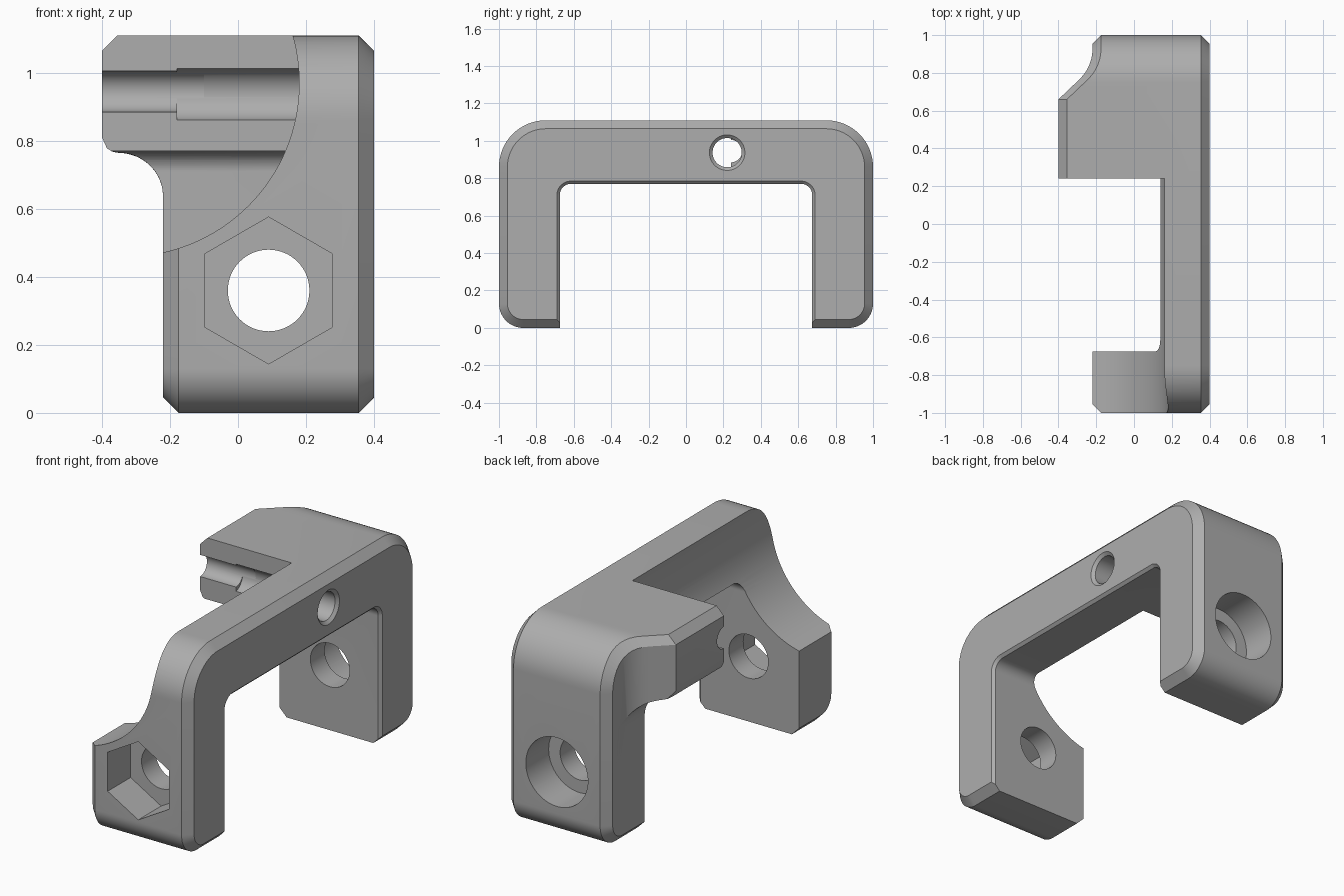
import bpy
import bmesh
from math import sin, cos, pi, sqrt, radians

cube = bpy.data.objects.get("Cube")
if cube:
    bpy.data.objects.remove(cube, do_unlink=True)

TOP, CH, R_TOP, R_LOW, SEG = 1.11, 0.045, 0.25, 0.13, 16

grey = bpy.data.materials.new("plain grey")
grey.use_nodes = True
colour = (0.42, 0.42, 0.42, 1)
grey.diffuse_color = colour
grey.node_tree.nodes["Principled BSDF"].inputs["Base Color"].default_value = colour


def loft(name, sections):
    """Skin a list of equal-length rings and cap both ends."""
    bm = bmesh.new()
    rings = [[bm.verts.new(p) for p in s] for s in sections]
    n = len(rings[0])
    for a, b in zip(rings, rings[1:]):
        for i in range(n):
            j = (i + 1) % n
            bm.faces.new((a[i], a[j], b[j], b[i]))
    bm.faces.new(rings[0])
    bm.faces.new(rings[-1])
    bmesh.ops.recalc_face_normals(bm, faces=bm.faces)
    mesh = bpy.data.meshes.new(name)
    bm.to_mesh(mesh)
    bm.free()
    mesh.materials.append(grey)
    obj = bpy.data.objects.new(name, mesh)
    bpy.context.collection.objects.link(obj)
    return obj


def combine(target, other, operation):
    """Apply an exact boolean and discard the helper."""
    other.hide_render = True
    mod = target.modifiers.new("combine", "BOOLEAN")
    mod.operation, mod.solver, mod.object = operation, "EXACT", other
    bpy.context.view_layer.objects.active = target
    bpy.ops.object.modifier_apply(modifier=mod.name)
    bpy.data.objects.remove(other, do_unlink=True)


def arc(cy, cz, r, start):
    angles = [radians(start) + pi / 2 * i / SEG for i in range(SEG + 1)]
    return [(cy + r * cos(a), cz + r * sin(a)) for a in angles]


def outer(x, d):
    """Outer side outline, inset by d."""
    yt, zt, yl = 1 - R_TOP, TOP - R_TOP, 1 - R_LOW
    pts = (arc(yt, zt, R_TOP - d, 0) + arc(-yt, zt, R_TOP - d, 90)
           + arc(-yl, R_LOW, R_LOW - d, 180) + arc(yl, R_LOW, R_LOW - d, 270))
    return [(x, y, z) for y, z in pts]


def opening(x, d):
    """Inner opening outline, grown by d."""
    y, z, r = 0.615, 0.71, 0.06 + d
    pts = arc(y, z, r, 0) + arc(-y, z, r, 90)
    pts += [(-y - r, -0.2), (y + r, -0.2)]
    return [(x, a, b) for a, b in pts]


def rod(name, axis, centre, stations, sides=64):
    """Round or polygonal cutter; stations are (position, radius)."""
    def ring(p, r):
        out = []
        for i in range(sides):
            a = 2 * pi * i / sides + pi / 2
            u, v = centre[0] + r * cos(a), centre[1] + r * sin(a)
            out.append((p, u, v) if axis == "x" else (u, p, v))
        return out
    return loft(name, [ring(p, r) for p, r in stations])


# Main U-shaped frame with chamfered outer rims
frame = loft("clamp_frame", [outer(0.4, CH), outer(0.4 - CH, 0),
                             outer(-0.22 + CH, 0), outer(-0.22, CH)])


# Side arm, lofted along y with a flared plan and filleted underside
def arm_side(y):
    if y < 0.66:
        return -0.4
    if y < 0.77:
        return -0.4 + (y - 0.66) * 1.05
    return -0.44 + sqrt(0.22 ** 2 - min(y - 0.926, 0) ** 2)


def arm_under(x):
    if x < -0.35:
        return 0.765 + 0.045 * (1 - sqrt(max(0, 1 - ((x + 0.35) / 0.05) ** 2)))
    return 0.635 + sqrt(max(0, 0.13 ** 2 - (x + 0.35) ** 2))


def arm_top(y, d):
    return TOP - R_TOP + sqrt((R_TOP - d) ** 2 - max(0, y - 1 + R_TOP) ** 2)


def arm_section(y):
    left = arm_side(y)
    pts = [(left, arm_top(y, CH)), (left + CH, arm_top(y, 0)),
           (-0.1, arm_top(y, 0)), (-0.1, 0.635)]
    for i in range(20, -1, -1):
        x = left + (-0.215 - left) * sin(i / 20 * pi / 2)
        pts.append((x, arm_under(x)))
    return [(x, y, z) for x, z in pts]


stations = [0.2, 0.6, 0.66, 0.69, 0.72]
stations += [1 - R_TOP + R_TOP * sin(pi / 2 * i / SEG) for i in range(10)]
arm = loft("arm", [arm_section(y) for y in stations])
combine(frame, arm, "UNION")

# Inner opening and the large round relief beside the bar
combine(frame, loft("opening", [opening(0.5, 0.015), opening(0.4, 0.015),
                                opening(0.385, 0), opening(-0.6, 0)]), "DIFFERENCE")
combine(frame, rod("relief", "y", (-0.33, 0.97), [(-1.2, 0.51), (0.24, 0.51)], 128),
        "DIFFERENCE")

# Bolt holes, hexagonal nut pocket and round counterbore in the legs
BOLT = (0.09, 0.36)
combine(frame, rod("bolt", "y", BOLT, [(-1.2, 0.12), (1.2, 0.12)]), "DIFFERENCE")
combine(frame, rod("nut", "y", BOLT, [(-1.2, 0.216), (-0.8, 0.216)], 6), "DIFFERENCE")
combine(frame, rod("bore", "y", BOLT, [(0.8, 0.19), (1.2, 0.19)]), "DIFFERENCE")

# Pin hole through the bar, continuing as a groove in the arm
combine(frame, rod("pin", "x", (0.22, 0.937),
                   [(-0.18, 0.078), (0.385, 0.078), (0.4, 0.095), (0.5, 0.095)]),
        "DIFFERENCE")
combine(frame, rod("groove", "x", (0.24, 0.945), [(-0.5, 0.06), (-0.1, 0.06)]),
        "DIFFERENCE")

# Smooth rounds with crisp edges
bpy.ops.object.select_all(action="DESELECT")
frame.select_set(True)
bpy.context.view_layer.objects.active = frame
bpy.ops.object.shade_smooth_by_angle(angle=radians(28))
